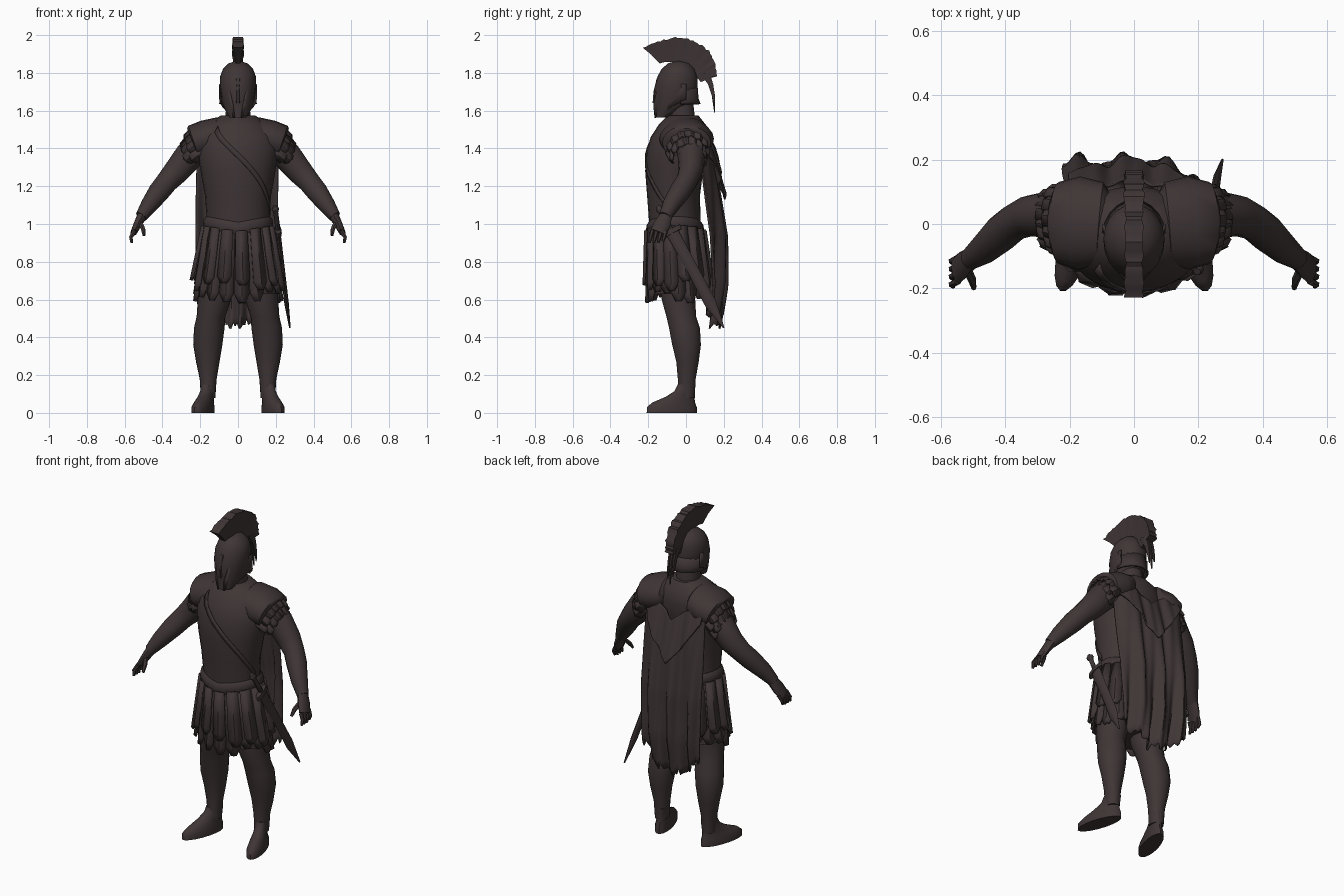
import bpy, bmesh, math, random
from mathutils import Vector

random.seed(4)
if "Cube" in bpy.data.objects:
    bpy.data.objects.remove(bpy.data.objects["Cube"])

bronze = bpy.data.materials.new("dark bronze")
bronze.use_nodes = True
COLOUR = (0.05, 0.036, 0.036, 1)
bronze.diffuse_color = COLOUR
bronze.node_tree.nodes["Principled BSDF"].inputs["Base Color"].default_value = COLOUR


def finish(name, bm, thickness=0, angle=45):
    bmesh.ops.recalc_face_normals(bm, faces=bm.faces)
    mesh = bpy.data.meshes.new(name)
    bm.to_mesh(mesh)
    bm.free()
    mesh.materials.append(bronze)
    ob = bpy.data.objects.new(name, mesh)
    bpy.context.collection.objects.link(ob)
    if thickness:
        mod = ob.modifiers.new("thickness", "SOLIDIFY")
        mod.thickness = thickness
        mod.offset = 0
    bpy.ops.object.select_all(action="DESELECT")
    ob.select_set(True)
    bpy.context.view_layer.objects.active = ob
    bpy.ops.object.shade_smooth_by_angle(angle=math.radians(angle))


def skin(bm, rows, closed=True, caps=True):
    """Bridge rows of points with quads."""
    vs = [[bm.verts.new(p) for p in row] for row in rows]
    n = len(vs[0])
    for a, b in zip(vs, vs[1:]):
        for i in range(n if closed else n - 1):
            j = (i + 1) % n
            bm.faces.new((a[i], a[j], b[j], b[i]))
    if caps:
        bm.faces.new(vs[0])
        bm.faces.new(vs[-1])


def loft(name, rings, s=1, n=18, along=False, splay=0, bm=None):
    """Ellipse rings (x, y, z, r1, r2): level, or square to the path."""
    own = bm is None
    bm = bm or bmesh.new()
    pts = [Vector(r[:3]) for r in rings]
    rows = []
    for k, r in enumerate(rings):
        u, v = Vector((1, 0, 0)), Vector((0, 1, 0))
        if along:
            t = (pts[min(k + 1, len(pts) - 1)] - pts[max(k - 1, 0)]).normalized()
            v = t.cross(Vector((0, 1, 0))).normalized()
            u = v.cross(t)
        row = []
        for i in range(n):
            a = math.tau * i / n
            p = pts[k] + u * r[3] * math.cos(a) + v * r[4] * math.sin(a)
            row.append((s * (p.x - splay * p.y), p.y, p.z))
        rows.append(row)
    skin(bm, rows)
    if own:
        finish(name, bm)


def strip(bm, top, bottom, normal, width, flare=1.1):
    """One leather strip with a raised middle and a blunt end."""
    top, bottom, normal = Vector(top), Vector(bottom), Vector(normal).normalized()
    side = (bottom - top).cross(normal).normalized() * width / 2
    rows = []
    for t, w in ((0, 0.85), (0.5, 1), (0.88, flare), (1, 0.45)):
        p = top.lerp(bottom, t)
        rows.append([p - side * w, p + normal * 0.012, p + side * w])
    skin(bm, rows, closed=False, caps=False)


# Torso armour and neck
TORSO = [(0, -.055, .93, .172, .138), (0, -.06, 1.03, .166, .137), (0, -.066, 1.15, .175, .14),
         (0, -.063, 1.28, .198, .153), (0, -.05, 1.38, .214, .161), (0, -.035, 1.46, .214, .152),
         (0, -.02, 1.525, .165, .125), (0, -.015, 1.575, .09, .08)]
loft("breastplate", TORSO, n=24)
loft("neck", [(0, -.015, 1.5, .07, .07), (0, -.035, 1.68, .06, .07)])

# Belt dipping below the belly
bm = bmesh.new()
rows = []
for z, r in ((.945, .008), (.97, .016), (.995, .012), (1.01, 0)):
    rows.append([((.17 + r) * math.cos(a), -.058 + (.138 + r) * math.sin(a), z + .03 * abs(math.cos(a)))
                 for a in [math.tau * i / 24 for i in range(24)]])
skin(bm, rows)
finish("belt", bm)


def torso_point(angle, z, scale):
    for a, b in zip(TORSO, TORSO[1:]):
        if a[2] <= z <= b[2]:
            t = (z - a[2]) / (b[2] - a[2])
            _, cy, _, rx, ry = [p + (q - p) * t for p, q in zip(a, b)]
            return (scale * rx * math.cos(angle), cy + scale * ry * math.sin(angle), z)


# Diagonal sword strap across the chest
bm = bmesh.new()
rows = []
for k in range(13):
    angle, z = math.radians(-128 + 122 * k / 12), 1.5 - .44 * k / 12
    rows.append([torso_point(angle, z + d, 1.015) for d in (.018, -.018)])
skin(bm, rows, closed=False, caps=False)
finish("sword_strap", bm, .006)

# Skirt cloth and two layers of leather strips
loft("skirt_cloth", [(0, -.055, 1.0, .16, .13), (0, -.045, .85, .192, .15),
                     (0, -.035, .63, .218, .168)], n=24)
for name, count, z_low, grow in (("skirt_under_strips", 17, .615, 0), ("skirt_outer_strips", 15, .68, .014)):
    bm = bmesh.new()
    for i in range(count):
        a = math.tau * (i + .5 * (grow > 0)) / count
        c, sn = math.cos(a), math.sin(a)
        low = z_low + random.uniform(-.04, .03)
        strip(bm, (c * (.165 + grow), -.056 + sn * (.136 + grow), .96 + .03 * abs(c)),
              (c * (.226 + grow), -.038 + sn * (.163 + grow), low), (c, sn, .2), .07)
    finish(name, bm, .009, 30)

for s, side in ((1, "left"), (-1, "right")):
    # Leg and foot
    loft(side + "_leg", [(.11, -.04, .78, .095, .1), (.125, -.04, .6, .088, .09),
                         (.143, -.025, .51, .076, .08), (.152, -.008, .45, .081, .083),
                         (.16, .003, .36, .077, .077), (.16, .008, .27, .062, .06),
                         (.158, .004, .18, .045, .048), (.158, .002, .08, .038, .045)], s)
    loft(side + "_foot", [(.165, -.075, 0, .05, .135), (.165, -.075, .03, .05, .134),
                          (.163, -.065, .055, .043, .115), (.162, -.032, .085, .038, .077),
                          (.159, -.008, .115, .036, .054), (.158, .002, .15, .036, .046)],
         s, splay=.27)

    # Arm with muscle and cuff
    loft(side + "_arm", [(.17, .02, 1.44, .08, .08), (.26, .03, 1.36, .074, .08),
                         (.325, .025, 1.28, .064, .07), (.375, .003, 1.225, .056, .06),
                         (.415, -.03, 1.175, .057, .058), (.47, -.08, 1.1, .047, .046),
                         (.512, -.11, 1.04, .034, .032)], s, 14, True)
    # Hand: palm, four fingers and thumb
    bm = bmesh.new()
    loft("", [(.507, -.105, 1.045, .034, .028), (.533, -.128, .995, .045, .022),
              (.552, -.148, .955, .042, .017)], s, 10, True, 0, bm)
    for f in range(4):
        y = -.183 + f * .024
        loft("", [(.548, y + .005, .965, .012, .012), (.567, y - .005, .93, .011, .011),
                  (.563, y - .012, .9 + .008 * (f == 3), .007, .007)], s, 6, True, 0, bm)
    loft("", [(.52, -.14, 1.01, .014, .014), (.503, -.175, .975, .013, .013),
              (.498, -.2, .94, .008, .008)], s, 6, True, 0, bm)
    finish(side + "_hand", bm)

    # Shoulder guard: a saddle over the shoulder with a crisp outer edge
    loft(side + "_shoulder_guard", [(.075, -.005, 1.455, .08, .075), (.105, 0, 1.465, .13, .1),
                                    (.17, .003, 1.45, .145, .1), (.233, .003, 1.43, .128, .095),
                                    (.238, .003, 1.428, .105, .085)], s, 20, True)
    # Two overlapping rows of sleeve strips
    bm = bmesh.new()
    for layer in range(2):
        for i in range(8):
            a = math.radians(-105 + 28 * i + 14 * layer)
            d = Vector((.3 * math.cos(a), math.sin(a), math.cos(a)))
            r = .104 - .014 * layer
            top = Vector((.2 + .02 * layer, .005, 1.41 - .015 * layer)) + d * r
            low = Vector((.254 + .022 * layer, .015, 1.365 - .03 * layer)) + d * (r - .01)
            for p in (top, low, d):
                p.x *= s
            strip(bm, top, low, d, .06)
    finish(side + "_sleeve_strips", bm, .008, 30)

    # Helmet cheek plate
    bm = bmesh.new()
    outline = [(-.155, 1.7), (-.172, 1.63), (-.165, 1.56), (-.125, 1.58), (-.07, 1.625),
               (0, 1.66), (0, 1.74), (-.1, 1.74)]
    bm.faces.new([bm.verts.new((s * (.096 - .55 * max(0, -y - .06) - .2 * max(0, 1.66 - z)), y, z))
                  for y, z in outline])
    finish(side + "_cheek_plate", bm, .008)

# Helmet, nose guard and neck guard
loft("head_and_helmet", [(0, -.125, 1.565, .045, .042), (0, -.095, 1.6, .066, .07),
                         (0, -.06, 1.645, .084, .11), (0, -.053, 1.72, .095, .115),
                         (0, -.045, 1.78, .095, .106), (0, -.042, 1.82, .08, .088),
                         (0, -.04, 1.85, .05, .056), (0, -.04, 1.863, .012, .012)], n=20)
loft("nose_guard", [(0, -.163, 1.64, .012, .016), (0, -.16, 1.7, .01, .014),
                    (0, -.145, 1.77, .016, .012)], n=6)
bm = bmesh.new()
rows = []
for z, r in ((1.72, .108), (1.665, .111), (1.635, .122)):
    rows.append([(r * .8 * math.cos(a), -.05 + r * math.sin(a), z)
                 for a in [math.radians(10 + 16 * i) for i in range(11)]])
skin(bm, rows, closed=False, caps=False)
finish("neck_guard", bm, .01)

# Crest: a ragged fan, narrow on the helmet ridge, with a hanging tail
FAN = [(-.14, 1.86, -.225, 1.93), (-.11, 1.868, -.15, 1.965), (-.06, 1.868, -.07, 1.985),
       (-.02, 1.865, 0, 1.982), (.02, 1.845, .06, 1.96), (.04, 1.82, .12, 1.915),
       (.055, 1.79, .155, 1.85), (.075, 1.765, .162, 1.785), (.08, 1.76, .162, 1.78)]
bm = bmesh.new()
rows = []
for a, b in zip(FAN, FAN[1:]):
    for t in (0, .2, .4, .6, .8):
        iy, iz, oy, oz = [p + (q - p) * t for p, q in zip(a, b)]
        k = random.uniform(.97, 1.05)
        oy, oz = iy + (oy - iy) * k, min(2, iz + (oz - iz) * k)
        w = random.uniform(.024, .033)
        my, mz = (iy + oy) / 2, (iz + oz) / 2
        rows.append([(-.014, iy, iz - .01), (.014, iy, iz - .01), (.02, my, mz),
                     (w, oy, oz), (-w, oy, oz), (-.02, my, mz)])
skin(bm, rows)
finish("crest", bm, angle=30)
bm = bmesh.new()
for x, low in ((-.018, 1.64), (0, 1.59), (.016, 1.62)):
    loft("", [(x, .1, 1.8, .012, .03), (x, .13, 1.74, .01, .016),
              (x, .145, 1.68, .008, .01), (x, .152, low, .003, .003)], 1, 6, False, 0, bm)
finish("crest_tail", bm)


def cape_y(u, z):
    """Depth of the cape cloth, with folds gathering towards the middle."""
    v = (1.53 - z) / 1.06
    y = .105 + .09 * min(1, v * 1.8) ** .75 - u * u * (.03 + .03 * u)
    fold = math.cos(10 * u + 2 * v) + .5 * math.sin(19 * u - 4 * v)
    return y + fold * (.004 + .022 * v) - .15 * max(0, v - .8)


def cape_sheet(name, half_width, dip, hem, lift, cols=40, steps=22):
    """Cloth from a V neckline, dip deep, down to a hem."""
    bm = bmesh.new()
    rows = []
    for j in range(steps + 1):
        v = j / steps
        row = []
        for i in range(cols + 1):
            u = 2 * i / cols - 1
            top = 1.53 - .05 * u * u - dip * (1 - abs(u)) ** 1.2
            z = top + (hem(u) - top) * v
            down = (1.53 - z) / 1.06
            x = u * (half_width + .012 * math.sin(down * 3) - .015 * down) - .015 * down
            row.append((x, min(.222, cape_y(u, z) + lift * v), z))
        rows.append(row)
    skin(bm, rows, closed=False, caps=False)
    finish(name, bm, .008, 50)


# Cape with a ragged hem, and a draped V-shaped overfold
cape_sheet("cape", .212, .2, lambda u: .46 + .13 * u * u + .03 * math.sin(37 * u) * math.sin(15 * u), 0)
cape_sheet("cape_overfold", .2, .16, lambda u: 1.13 + .27 * abs(u) ** 1.1, .03)

# Sword on the left hip: scabbard, guard and grip
loft("scabbard", [(.213, -.075, .96, .034, .012), (.235, .03, .77, .03, .012),
                  (.257, .13, .58, .032, .012), (.275, .2, .45, .004, .004)], n=8, along=True)
loft("sword_grip", [(.213, -.075, .96, .013, .013), (.2, -.13, 1.06, .013, .013),
                    (.198, -.14, 1.08, .022, .02), (.196, -.148, 1.095, .012, .012)], n=8, along=True)
loft("sword_guard", [(.214, -.07, .95, .055, .018), (.211, -.082, .972, .055, .018)], n=8, along=True)
